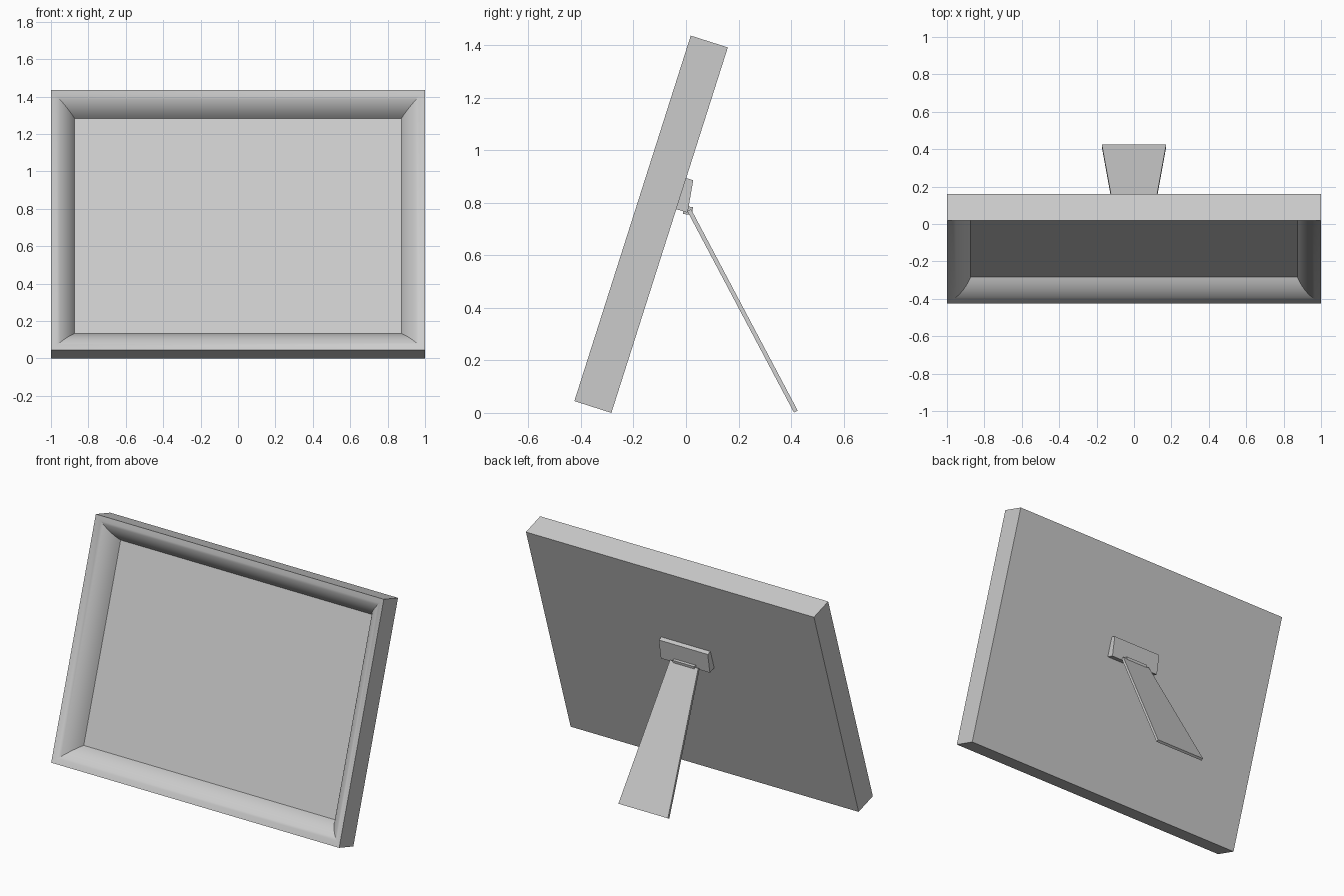
import bpy, bmesh, math
from mathutils import Vector

if "Cube" in bpy.data.objects:
    bpy.data.objects.remove(bpy.data.objects["Cube"])

LEAN = math.radians(17.67)
S, C = math.sin(LEAN), math.cos(LEAN)
HEIGHT, DEPTH, BORDER, PANEL = 1.46, 0.148, 0.127, 0.04
BASE = Vector((0, -0.284, 0.0))


def tilt(x, v, w):
    """Point on the leaning frame: v runs up the back, w towards the front."""
    return BASE + Vector((x, v * S - w * C, v * C + w * S))


def loft(name, rings, smooth=False):
    """Skin closed rings of points and cap both ends."""
    bm = bmesh.new()
    rows = [[bm.verts.new(p) for p in r] for r in rings]
    n = len(rows[0])
    for a, b in zip(rows, rows[1:]):
        for i in range(n):
            j = (i + 1) % n
            bm.faces.new((a[i], a[j], b[j], b[i]))
    bm.faces.new(rows[0][::-1])
    bm.faces.new(rows[-1])
    bmesh.ops.recalc_face_normals(bm, faces=bm.faces)
    me = bpy.data.meshes.new(name)
    bm.to_mesh(me)
    bm.free()
    ob = bpy.data.objects.new(name, me)
    bpy.context.collection.objects.link(ob)
    if smooth:
        bpy.ops.object.select_all(action='DESELECT')
        ob.select_set(True)
        bpy.context.view_layer.objects.active = ob
        bpy.ops.object.shade_smooth_by_angle(angle=math.radians(30))
    return ob


def frame_ring(inset, w):
    x = 1 - inset
    return [tilt(-x, inset, w), tilt(x, inset, w),
            tilt(x, HEIGHT - inset, w), tilt(-x, HEIGHT - inset, w)]


def prism(name, profile, widths):
    """Side profile of (y, z) points with a half width at each point."""
    return loft(name, [[Vector((s * h, y, z)) for (y, z), h in zip(profile, widths)]
                       for s in (-1, 1)])


# Picture frame: flat back, straight rim, rounded moulding down to the panel
p0, p1, p2 = Vector((0, DEPTH)), Vector((0.086, 0.127)), Vector((BORDER, PANEL))
STEPS = 10
curve = [p0 * (1 - t) ** 2 + p1 * 2 * t * (1 - t) + p2 * t * t
         for t in (i / STEPS for i in range(STEPS + 1))]
loft("picture_frame", [frame_ring(0, 0)] + [frame_ring(*p) for p in curve], smooth=True)

# Wedge-shaped hinge block on the back
block = [(0.938, 0.003), (0.938, -0.028), (0.814, -0.045), (0.814, 0.003)]
loft("hinge_block", [[tilt(x, v, w) for v, w in block] for x in (-0.17, 0.17)])

# Hinge knuckle under the block
prism("hinge_knuckle", [(-0.006, 0.788), (0.027, 0.783), (0.021, 0.754), (-0.012, 0.757)],
      [0.075] * 4)

# Flared support leg
top, foot, t = Vector((0.012, 0.772)), Vector((0.418, 0.005)), 0.008
d = (foot - top).normalized()
nrm = Vector((-d.y, d.x)) * t
prism("support_leg", [top + nrm, foot + nrm, foot - nrm, top - nrm],
      [0.098, 0.172, 0.172, 0.098])
